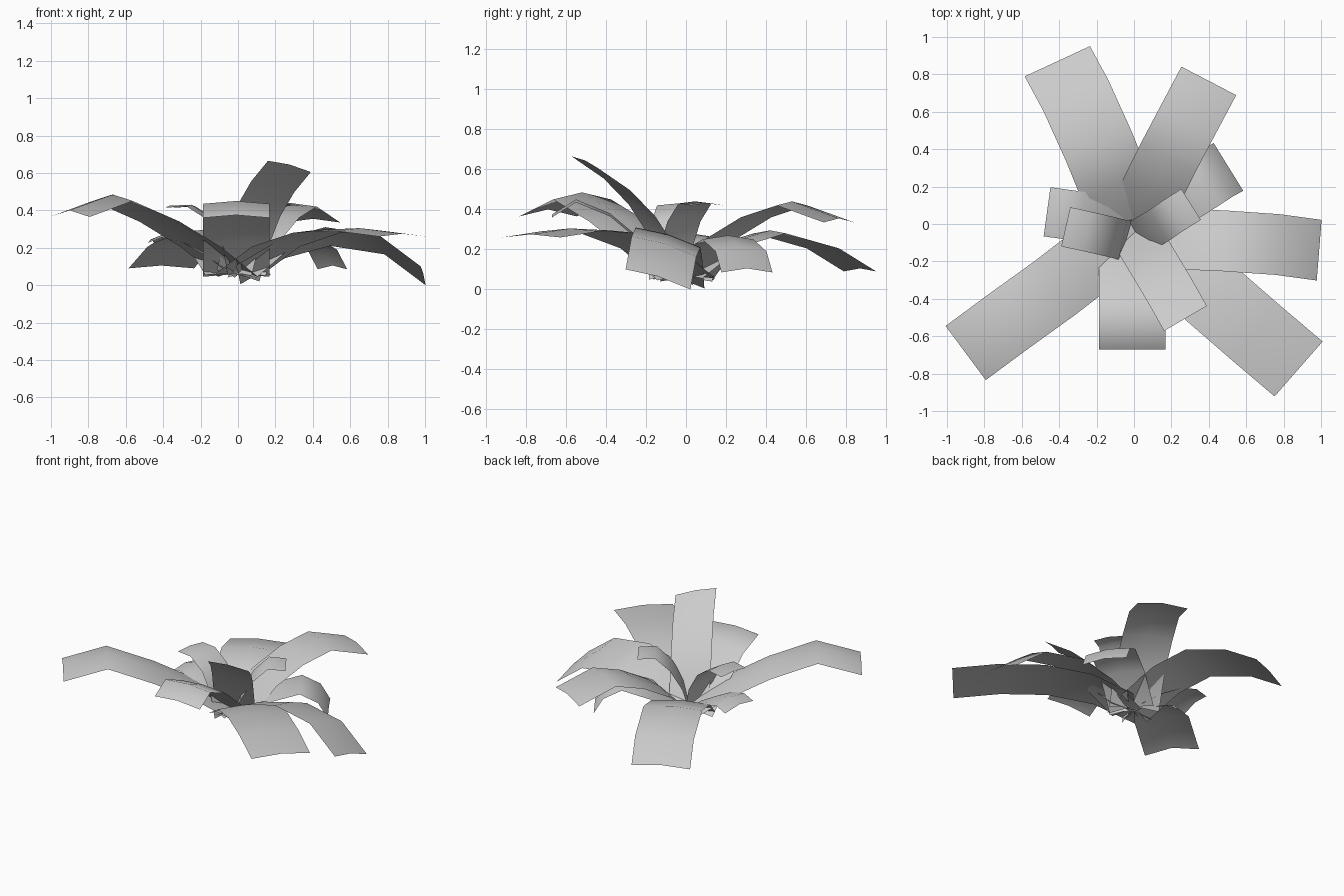
import bpy
import bmesh
from mathutils import Vector


def leaf(name, width, path, ridge=0.025, roll=0.0):
    """Bent constant-width strip, three vertices across, raised midrib."""
    pts = [Vector(p) for p in path]
    d = pts[-1] - pts[1]
    side = Vector((d.y, -d.x, 0)).normalized() * width / 2
    side.z = roll / 2                      # right edge higher if positive
    bm = bmesh.new()
    rows = []
    for p in pts:
        drop = Vector((0, 0, ridge))
        rows.append([bm.verts.new(p - side - drop), bm.verts.new(p),
                     bm.verts.new(p + side - drop)])
    for a, b in zip(rows, rows[1:]):
        for i in range(2):
            f = bm.faces.new((a[i], a[i + 1], b[i + 1], b[i]))
            f.smooth = True
    bmesh.ops.recalc_face_normals(bm, faces=bm.faces[:])
    if sum(f.normal.z for f in bm.faces) < 0:
        bmesh.ops.reverse_faces(bm, faces=bm.faces[:])
    me = bpy.data.meshes.new(name)
    bm.to_mesh(me)
    bm.free()
    bpy.context.collection.objects.link(bpy.data.objects.new(name, me))


# Long outer leaves
leaf("leaf_back_left", 0.385, [(0, 0, .07), (-.10, .20, .23), (-.19, .42, .295),
                               (-.31, .685, .22), (-.41, .87, .105)], 0.015)
leaf("leaf_back_right", 0.33, [(0, 0, .07), (.09, .17, .27), (.18, .35, .38),
                               (.275, .53, .44), (.40, .765, .355)], 0.02)
leaf("leaf_right", 0.325, [(0, -.07, .07), (.24, -.08, .21), (.48, -.09, .275),
                           (.77, -.11, .23), (.99, -.14, .065)], 0.015, 0.1)
leaf("leaf_front_right", 0.39, [(0, 0, .07), (.20, -.18, .22), (.42, -.38, .295),
                                (.65, -.58, .305), (.88, -.775, .275)], 0.015)
leaf("leaf_front_left", 0.36, [(0, 0, .08), (-.20, -.17, .24), (-.42, -.34, .375),
                               (-.67, -.52, .485), (-.90, -.69, .40)], 0.035)

# Medium leaves
leaf("leaf_side_right", 0.30, [(.02, 0, .06), (.19, .11, .21), (.35, .21, .27),
                               (.45, .275, .21), (.505, .305, .105)], 0.02)
leaf("leaf_front", 0.355, [(-.01, -.03, .06), (-.01, -.20, .23), (-.01, -.38, .38),
                           (-.01, -.55, .45), (-.01, -.67, .375)], 0.015)
leaf("leaf_side_left", 0.265, [(0, 0, .06), (-.14, .02, .17), (-.28, .04, .25),
                               (-.39, .055, .275), (-.465, .065, .245)], 0.02)

# Inner upright leaves
leaf("leaf_upright", 0.265, [(0, -.03, .06), (.05, -.12, .25), (.11, -.22, .405),
                             (.185, -.345, .535), (.275, -.505, .645)], 0.01, 0.06)
leaf("leaf_inner_left", 0.215, [(-.03, -.08, .06), (-.06, -.085, .23), (-.14, -.065, .36),
                                (-.25, -.04, .43), (-.365, -.015, .425)], 0.01)
leaf("leaf_inner_right", 0.195, [(.02, -.08, .06), (.06, -.05, .22), (.13, -.01, .35),
                                 (.21, .045, .44), (.305, .105, .43)], 0.01)
